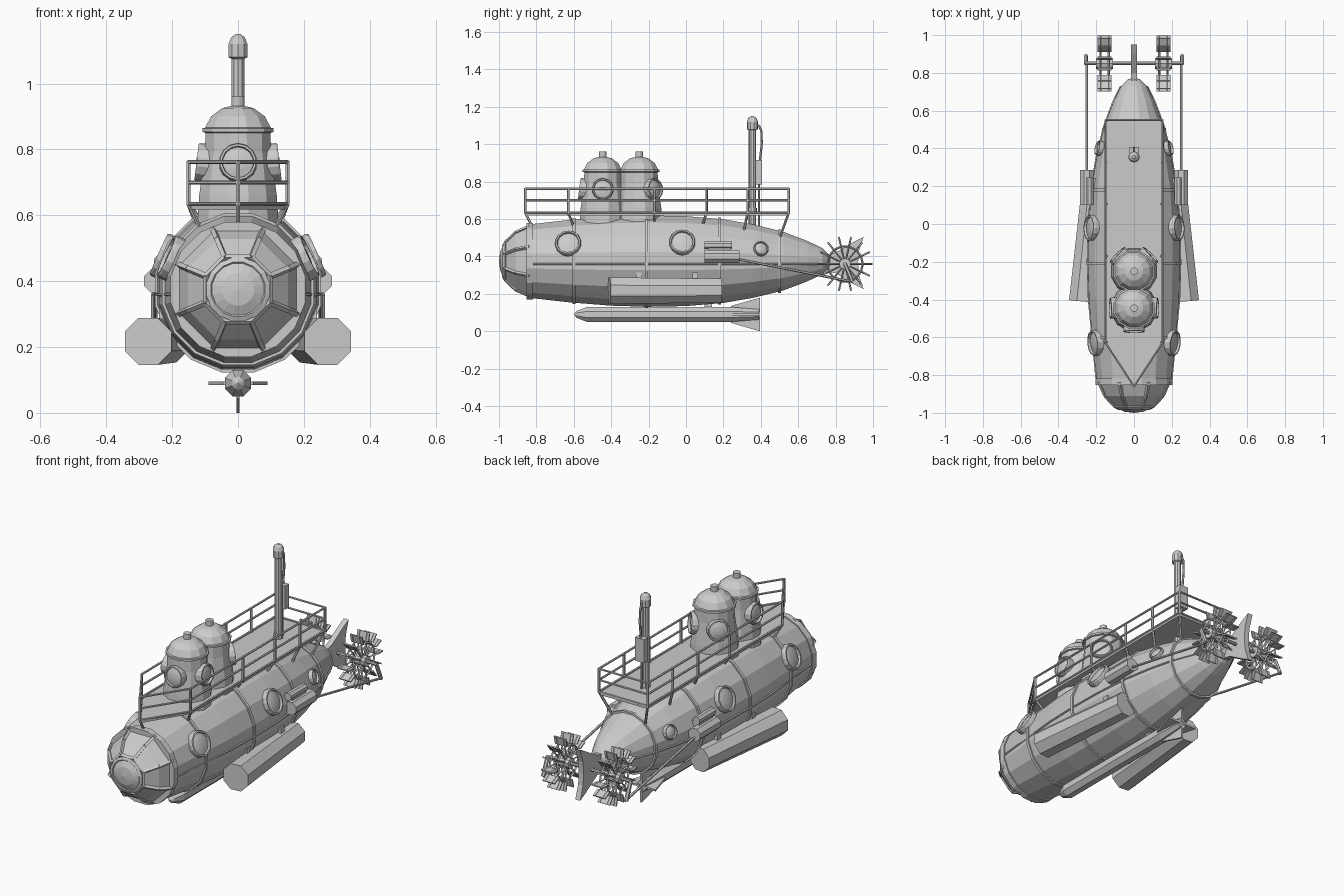
import bpy, bmesh
from math import sin, cos, pi, radians
from mathutils import Vector, Matrix

if "Cube" in bpy.data.objects:
    bpy.data.objects.remove(bpy.data.objects["Cube"])

CZ = 0.375  # height of the hull axis


def finish(name, bm):
    bmesh.ops.recalc_face_normals(bm, faces=bm.faces)
    me = bpy.data.meshes.new(name)
    bm.to_mesh(me)
    bm.free()
    ob = bpy.data.objects.new(name, me)
    bpy.context.collection.objects.link(ob)
    return ob


def lathe(name, profile, segs, loc=(0, 0, 0), axis=(0, 0, 1)):
    """Spin (radius, height) points about an axis through loc."""
    bm = bmesh.new()
    m = Matrix.Translation(loc) @ Vector(axis).to_track_quat('Z', 'Y').to_matrix().to_4x4()
    rings = []
    for r, h in profile:
        rings.append([bm.verts.new(m @ Vector((r * cos(a), r * sin(a), h)))
                      for a in [(i + .5) * 2 * pi / segs for i in range(segs)]])
    for a, b in zip(rings, rings[1:]):
        for i in range(segs):
            j = (i + 1) % segs
            bm.faces.new((a[i], a[j], b[j], b[i]))
    bm.faces.new(rings[0])
    bm.faces.new(rings[-1])
    bmesh.ops.remove_doubles(bm, verts=bm.verts, dist=1e-5)
    return finish(name, bm)


def rods(name, pairs, r, segs=6):
    bm = bmesh.new()
    for a, b in pairs:
        a, b = Vector(a), Vector(b)
        d = b - a
        m = Matrix.Translation((a + b) / 2) @ d.to_track_quat('Z', 'Y').to_matrix().to_4x4()
        bmesh.ops.create_cone(bm, cap_ends=True, segments=segs, radius1=r, radius2=r,
                              depth=d.length, matrix=m)
    return finish(name, bm)


def boxes(name, items):
    """items: (centre, size, rotation about x)"""
    bm = bmesh.new()
    for c, s, rx in items:
        bmesh.ops.create_cube(bm, size=1, matrix=Matrix.Translation(c)
                              @ Matrix.Rotation(rx, 4, 'X') @ Matrix.Diagonal((*s, 1)))
    return finish(name, bm)


def plate(name, pts, thick):
    """Extrude a flat outline by the thickness vector."""
    bm = bmesh.new()
    f = bm.faces.new([bm.verts.new(p) for p in pts])
    g = bmesh.ops.extrude_face_region(bm, geom=[f])
    bmesh.ops.translate(bm, vec=thick, verts=[v for v in g['geom'] if isinstance(v, bmesh.types.BMVert)])
    return finish(name, bm)


def chain(pts, closed=False):
    return list(zip(pts, pts[1:] + pts[:1] if closed else pts[1:]))


# Hull
HULL = [(.2, -.84), (.225, -.62), (.243, -.4), (.249, -.2), (.245, 0), (.228, .2), (.2, .36),
        (.16, .52), (.11, .65), (.07, .73), (.035, .765), (0, .775)]


def hull_r(y):
    for (r0, y0), (r1, y1) in zip(HULL, HULL[1:]):
        if y0 <= y <= y1:
            return r0 + (r1 - r0) * (y - y0) / (y1 - y0)
    return HULL[0][0]


Y = (0, 1, 0)
lathe("hull", HULL, 16, (0, 0, CZ), Y)
for y in (-.835, -.6, -.21, .18, .5):
    r, w = hull_r(y), .018 if y < -.8 else .008
    lathe("hull_band", [(r - .02, y - w), (r + .008, y - w), (r + .008, y + w), (r - .02, y + w)],
          16, (0, 0, CZ), Y)
for s in (1, -1):
    seam = [(s * hull_r(y) * .985, y, CZ - .015) for y in (-.83, -.4, -.2, 0, .2, .36, .52, .65, .73)]
    rods("side_seam", chain(seam), .006)

# Faceted glazed nose with frame bars and a round front window
NOSE = [(.198, -.84), (.165, -.91), (.105, -.968)]
lathe("nose", NOSE, 8, (0, 0, CZ), Y)
bars = []
for r, y in NOSE:
    ring = [(r * cos(a), y, CZ + r * sin(a)) for a in [(i + .5) * pi / 4 for i in range(8)]]
    bars.append(ring)
rods("nose_frame", [p for i in range(8) for p in ((bars[0][i], bars[1][i]), (bars[1][i], bars[2][i]))]
     + chain(bars[2], True) + chain(bars[0], True), .01, 4)
lathe("nose_window", [(.098, -.955), (.098, -.978), (.084, -.984), (.08, -.98), (.05, -.994), (0, -1)],
      16, (0, 0, CZ), Y)


# Portholes
def porthole(name, R, loc, n):
    lathe(name, [(R, -.04), (R, .012), (R * .95, .018), (R * .84, .018), (R * .8, .006),
                 (R * .4, .012), (0, .014)], 14, loc, n)


for s in (1, -1):
    for y, R, deg, slope in ((-.63, .07, 25, -.1), (-.02, .07, 24, .03), (.4, .04, 20, .25)):
        a, r = radians(deg), hull_r(y)
        porthole("hull_porthole", R, (s * r * cos(a), y, CZ + r * sin(a)), (s * cos(a), slope, sin(a)))

# Twin conning towers
TOWER = [(.128, .57), (.122, .66), (.104, .79), (.102, .85), (.112, .853), (.112, .864), (.103, .866),
         (.085, .9), (.05, .925), (.02, .932), (.02, .96), (0, .96)]
for y, dirs in ((-.445, (-90, 0, 180)), (-.25, (45, 135))):
    lathe("tower", TOWER, 12, (0, y, 0))
    for d in dirs:
        c, s = cos(radians(d)), sin(radians(d))
        porthole("tower_porthole", .058, (c * .108, y + s * .108, .76), (c, s, .12))

# Deck
plate("deck", [(0, -.86, .618), (.15, -.62, .618), (.15, .55, .618), (-.15, .55, .618), (-.15, -.62, .618)],
      (0, 0, .012))

# Railing with posts and struts down to the hull
for z in (.635, .7, .762):
    outline = [(0, -.86, z), (.15, -.63, z), (.15, .55, z), (-.15, .55, z), (-.15, -.63, z)]
    rods("rail", chain(outline, True), .006)
posts = [((0, -.86, .765), (0, -.86, .63)), ((0, -.86, .635), (0, -.825, .565))]
for s in (1, -1):
    for y, dy in ((-.63, .03), (-.17, 0), (.11, -.02), (.33, -.02), (.55, -.05)):
        r = hull_r(y + dy)
        x = min(.115, r * .6)
        posts += [((s * .15, y, .765), (s * .15, y, .63)),
                  ((s * .15, y, .635), (s * x, y + dy, CZ + (r * r - x * x) ** .5 - .01))]
rods("rail_posts", posts, .007)

# Periscope with cable and box
lathe("periscope", [(.02, .52), (.02, 1.075), (.03, 1.08), (.03, 1.12), (.022, 1.14), (.008, 1.15), (0, 1.15)],
      10, (0, .355, 0))
lathe("periscope_collar", [(.025, .63), (.025, .65), (.024, .66)], 10, (0, .355, 0))
boxes("periscope_box", [((0, .39, .85), (.055, .035, .13), 0)])
rods("periscope_cable", chain([(0, .37, 1.1), (0, .39, 1.1), (0, .403, 1.07), (0, .405, 1), (0, .395, .91)])
     + [((0, .39, .79), (0, .39, .53))], .006)

# Side tanks, pistons and drive rods
for s in (1, -1):
    ax = Vector((-s * .06, .6, 0)).normalized()
    lathe("side_tank", [(.077, 0), (.069, .6)], 8, (s * .273, -.41, .217), ax)
    boxes("tank_bracket", [((s * .225, y, .27), (.03, .03, .09), 0) for y in (-.25, .05)])
    lathe("piston", [(.038, .1), (.038, .285)], 8, (s * .25, 0, .4), Y)
    lathe("valve_cylinder", [(.022, .1), (.022, .245)], 8, (s * .235, 0, .46), Y)
    boxes("piston_mount", [((s * .22, .18, .42), (.06, .12, .06), 0)])
    rods("drive_rod", [((s * .25, .28, .385), (s * .25, .89, .265))], .007)
    rods("crank", [((s * .255, .85, .36), (s * .255, .89, .265))], .011)

# Paddle wheels on a shared axle
AY, AZ, N = .85, .36, 14
rods("axle", [((-.26, AY, AZ), (.26, AY, AZ))], .009, 8)
for s in (1, -1):
    cx = s * .155
    lathe("wheel_hub", [(.03, -.045), (.03, .045)], 10, (cx, AY, AZ), (1, 0, 0))
    spokes, blades = [], []
    for i in range(N):
        a = i * 2 * pi / N
        d = Vector((0, cos(a), sin(a)))
        c = Vector((cx, AY, AZ))
        blades.append((c + d * .126, (.074, .046, .007), a))
        for o in (-.022, .022):
            spokes.append((c + Vector((o, 0, 0)) + d * .02, c + Vector((o, 0, 0)) + d * .145))
    boxes("wheel_blades", blades)
    rods("wheel_spokes", spokes, .005, 4)
    for o in (-.022, .022):
        rim = [(cx + o, AY + .095 * cos(i * 2 * pi / N), AZ + .095 * sin(i * 2 * pi / N)) for i in range(N)]
        rods("wheel_rim", chain(rim, True), .006, 4)

# Fishtail rudder
plate("rudder", [(-.015, y, z) for y, z in ((.7, .33), (.8, .31), (.9, .25), (.95, .225), (.925, .3), (.92, CZ - .01),
                                            (.925, .43), (.95, .505), (.9, .48), (.8, .42), (.7, .4))], (.03, 0, 0))

# Torpedo under the keel
lathe("torpedo", [(.0, -.6), (.02, -.585), (.043, -.53), (.043, .24), (.03, .39)], 8, (0, 0, .09), Y)
for k in range(4):
    d = Vector(((1, 0, 0), (0, 0, 1), (-1, 0, 0), (0, 0, -1))[k])
    t = Vector((.01, 0, 0)) if k % 2 else Vector((0, 0, .01))
    c = Vector((0, 0, .09)) - t / 2
    plate("torpedo_fin", [c + d * h + Vector((0, y, 0)) for y, h in ((.24, .01), (.24, .045), (.395, .09), (.395, .01))], t)
boxes("torpedo_strut", [((0, y, .14), (.02, .04, .06), 0) for y in (-.21, .12)])
